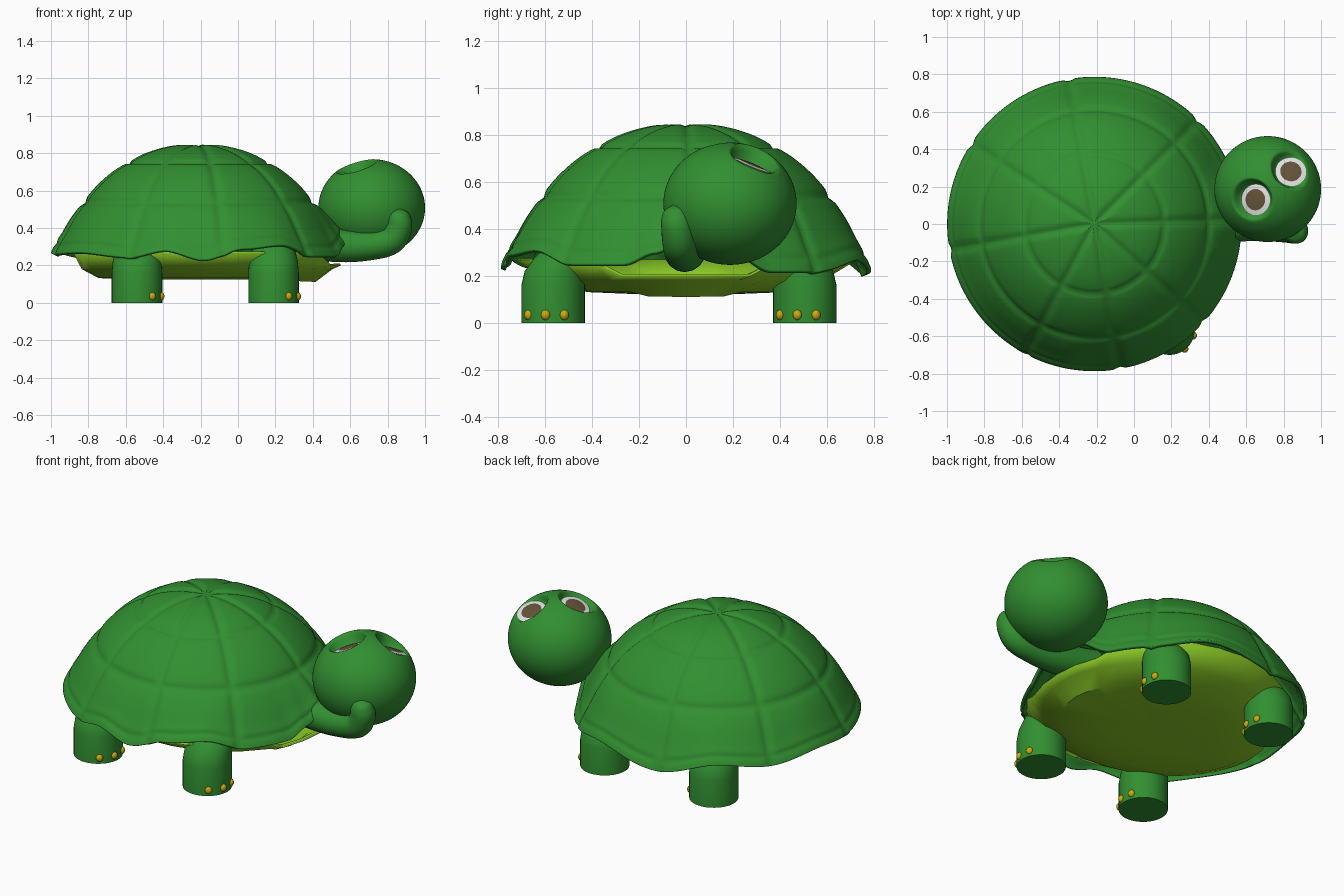
import bpy, bmesh, math
from mathutils import Vector

if "Cube" in bpy.data.objects:
    bpy.data.objects.remove(bpy.data.objects["Cube"])


def material(name, rgb):
    m = bpy.data.materials.new(name)
    m.diffuse_color = (*rgb, 1)
    m.use_nodes = True
    m.node_tree.nodes["Principled BSDF"].inputs["Base Color"].default_value = m.diffuse_color
    return m


GREEN = material("green skin", (0.031, 0.275, 0.031))
LIME = material("yellow green belly", (0.26, 0.60, 0.02))
WHITE = material("eye white", (0.75, 0.75, 0.75))
BROWN = material("iris brown", (0.125, 0.085, 0.04))
GOLD = material("claw gold", (0.60, 0.40, 0.005))


def catmull(pts, steps):
    """Smooth curve through the points, any dimension."""
    out = []
    for i in range(len(pts) - 1):
        a, b = pts[max(i - 1, 0)], pts[i]
        c, d = pts[i + 1], pts[min(i + 2, len(pts) - 1)]
        for k in range(steps):
            t = k / steps
            out.append(tuple(0.5 * (2 * q + (r - p) * t + (2 * p - 5 * q + 4 * r - s) * t * t
                                    + (3 * q - p - 3 * r + s) * t ** 3)
                             for p, q, r, s in zip(a, b, c, d)))
    out.append(tuple(pts[-1]))
    return out


def smooth(ob, angle=40):
    bpy.ops.object.select_all(action='DESELECT')
    ob.select_set(True)
    bpy.context.view_layer.objects.active = ob
    bpy.ops.object.shade_smooth_by_angle(angle=math.radians(angle))


def polar(name, rows, n, fn, mat, angle=40):
    """Mesh of concentric rings; fn(row, angle) gives each point."""
    bm = bmesh.new()
    grid = [[bm.verts.new(fn(row, 2 * math.pi * i / n)) for i in range(n)] for row in rows]
    for a, b in zip(grid, grid[1:]):
        for i in range(n):
            k = (i + 1) % n
            bm.faces.new((a[i], b[i], b[k], a[k]))
    bmesh.ops.remove_doubles(bm, verts=bm.verts, dist=1e-5)
    me = bpy.data.meshes.new(name)
    bm.to_mesh(me)
    bm.free()
    me.materials.append(mat)
    ob = bpy.data.objects.new(name, me)
    bpy.context.collection.objects.link(ob)
    smooth(ob, angle)
    return ob


def solidify(ob, thickness, offset):
    m = ob.modifiers.new("thickness", 'SOLIDIFY')
    m.thickness, m.offset = thickness, offset


# Shell: dome with eight panel grooves, three tiers and a wavy rim
SEAMS = [2, 45, 100, 147, 190, 242, 280, 318]
TIERS = [0.375, 0.615, 0.765]
RIM = [(0, .36), (12, .33), (28, .22), (45, .22), (70, .27), (100, .21), (125, .28),
       (147, .25), (170, .28), (190, .26), (215, .27), (242, .245), (257, .28),
       (272, .23), (288, .29), (305, .31), (322, .25), (340, .25), (350, .30), (360, .36)]
PROFILE = [(0, .85), (.14, .84), (.27, .805), (.375, .752), (.46, .70), (.545, .625),
           (.615, .54), (.68, .45), (.73, .36), (.765, .30), (.787, .25)]


def rim_height(deg):
    for (a, za), (b, zb) in zip(RIM, RIM[1:]):
        if a <= deg <= b:
            t = (deg - a) / (b - a)
            return za + (zb - za) * t * t * (3 - 2 * t)
    return RIM[0][1]


def shell_point(row, ang):
    r, z = row
    deg = math.degrees(ang)
    if z < 0.54:
        z = 0.54 - (0.54 - z) * (0.54 - rim_height(deg)) / 0.29
    seam = min(abs((deg - s + 180) % 360 - 180) for s in SEAMS)
    d = r * math.radians(seam)
    g = max(math.exp(-(d / 0.022) ** 2),
            max(math.exp(-((r - t) / 0.012) ** 2) for t in TIERS[:2]),
            0.5 * math.exp(-((r - TIERS[2]) / 0.008) ** 2))
    g *= 0.012
    slope = min(r / 0.7, 1)
    r2 = r - g * slope
    return (-0.212 + r2 * math.cos(ang), r2 * math.sin(ang), z - g * (1 - 0.5 * slope))


shell = polar("shell", catmull(PROFILE, 6), 240, shell_point, GREEN, 60)
solidify(shell, 0.02, -1)

# Belly plate: shallow open bowl, lowered at the neck opening
BELLY = [(0, 0, .125), (.35, .25, .125), (.58, .42, .132), (.67, .58, .18), (.715, .72, .265)]


def belly_point(row, ang):
    rx, ry, z = row
    c, s = math.cos(ang), math.sin(ang)
    x, y = rx * c, ry * s
    if c > 0.9:
        z = min(z, 0.20)
    if x > 0.5 and z < 0.15:
        z -= 0.02 * max(0, c)
    return (-0.165 + x, y, z)


belly = polar("belly_plate", BELLY, 32, belly_point, LIME, 30)
solidify(belly, 0.01, 1)

# Legs with three claws each
LEG = [(0, .365), (.05, .355), (.09, .325), (.118, .27), (.130, .22), (.135, .16), (.135, 0), (0, 0)]
for end, lx in (("front", 0.19), ("back", -0.54)):
    for side, ly in (("right", -0.565), ("left", 0.505)):
        def leg_point(row, ang):
            r, z = row
            lean = 0.45 * max(0, z - 0.2) * (1 if ly < 0 else -1)
            return (lx + r * math.cos(ang), ly + r * math.sin(ang) + lean, z)
        polar(f"{end}_{side}_leg", LEG, 40, leg_point, GREEN)
        for k, deg in enumerate((-52, -14, 21)):
            a = math.radians(deg)
            bpy.ops.mesh.primitive_uv_sphere_add(
                segments=14, ring_count=8, radius=0.022, rotation=(0, 0, a),
                location=(lx + 0.133 * math.cos(a), ly + 0.133 * math.sin(a), 0.035))
            claw = bpy.context.object
            claw.name = f"{end}_{side}_claw_{k + 1}"
            claw.scale = (0.8, 0.9, 1)
            claw.data.materials.append(GOLD)
            smooth(claw, 60)

# Neck: tapered tube bending up against the head
NECK = [(.30, 0, .34, .10), (.55, -.005, .305, .088), (.72, -.015, .308, .078),
        (.82, -.025, .335, .075), (.86, -.035, .40, .071), (.862, -.042, .45, .064),
        (.86, -.045, .485, .045), (.86, -.047, .503, .008)]
path = catmull(NECK, 6)
cu = bpy.data.curves.new("neck", 'CURVE')
cu.dimensions = '3D'
cu.bevel_depth, cu.bevel_resolution, cu.use_fill_caps = 1.0, 6, True
sp = cu.splines.new('POLY')
sp.points.add(len(path) - 1)
for p, (x, y, z, r) in zip(sp.points, path):
    p.co, p.radius = (x, y, z, 1), r
neck = bpy.data.objects.new("neck", cu)
bpy.context.collection.objects.link(neck)
bpy.ops.object.select_all(action='DESELECT')
neck.select_set(True)
bpy.context.view_layer.objects.active = neck
bpy.ops.object.convert(target='MESH')
neck = bpy.context.object
neck.data.materials.clear()
neck.data.materials.append(GREEN)
smooth(neck, 60)

# Head: rounded ball with two sockets pressed into the top
ACROSS, BACK = Vector((0.78, 0.62, 0)), Vector((-0.62, 0.78, 0))
EYES = []
for c, s in (((0.838, 0.278, 0.668), 1), ((0.652, 0.13, 0.69), -1)):
    n = (Vector((0, 0, 0.92)) + ACROSS * 0.3 * s + BACK * 0.25).normalized()
    EYES.append((Vector(c), n))

bpy.ops.mesh.primitive_uv_sphere_add(segments=128, ring_count=80, radius=1)
head = bpy.context.object
head.name = "head"
for v in head.data.vertices:
    p = Vector((0.715 + 0.285 * v.co.x, 0.187 + 0.283 * v.co.y, 0.508 + 0.26 * v.co.z))
    for c, n in EYES:
        h = (p - c).dot(n)
        d = (p - c - n * h).length
        if h > 0 and d < 0.115:
            t = min(1, (0.115 - d) / 0.032)
            p -= n * h * t * t * (3 - 2 * t)
    v.co = p
head.data.materials.append(GREEN)
smooth(head, 70)

# Eyes: shallow discs with a brown iris
for name, (c, n) in zip(("left_eye", "right_eye"), EYES):
    rot = n.to_track_quat('Z', 'Y')
    dome = [(r, 0.012 - 1.3 * r * r) for r in (0, .02, .04, .057, .065, .075, .083)]

    def eye_point(row, ang):
        r, z = row
        return c + rot @ Vector((r * math.cos(ang), r * math.sin(ang), z))
    eye = polar(name, dome, 40, eye_point, WHITE)
    eye.data.materials.append(BROWN)
    for f in eye.data.polygons:
        if (f.center - c).length < 0.056:
            f.material_index = 1
